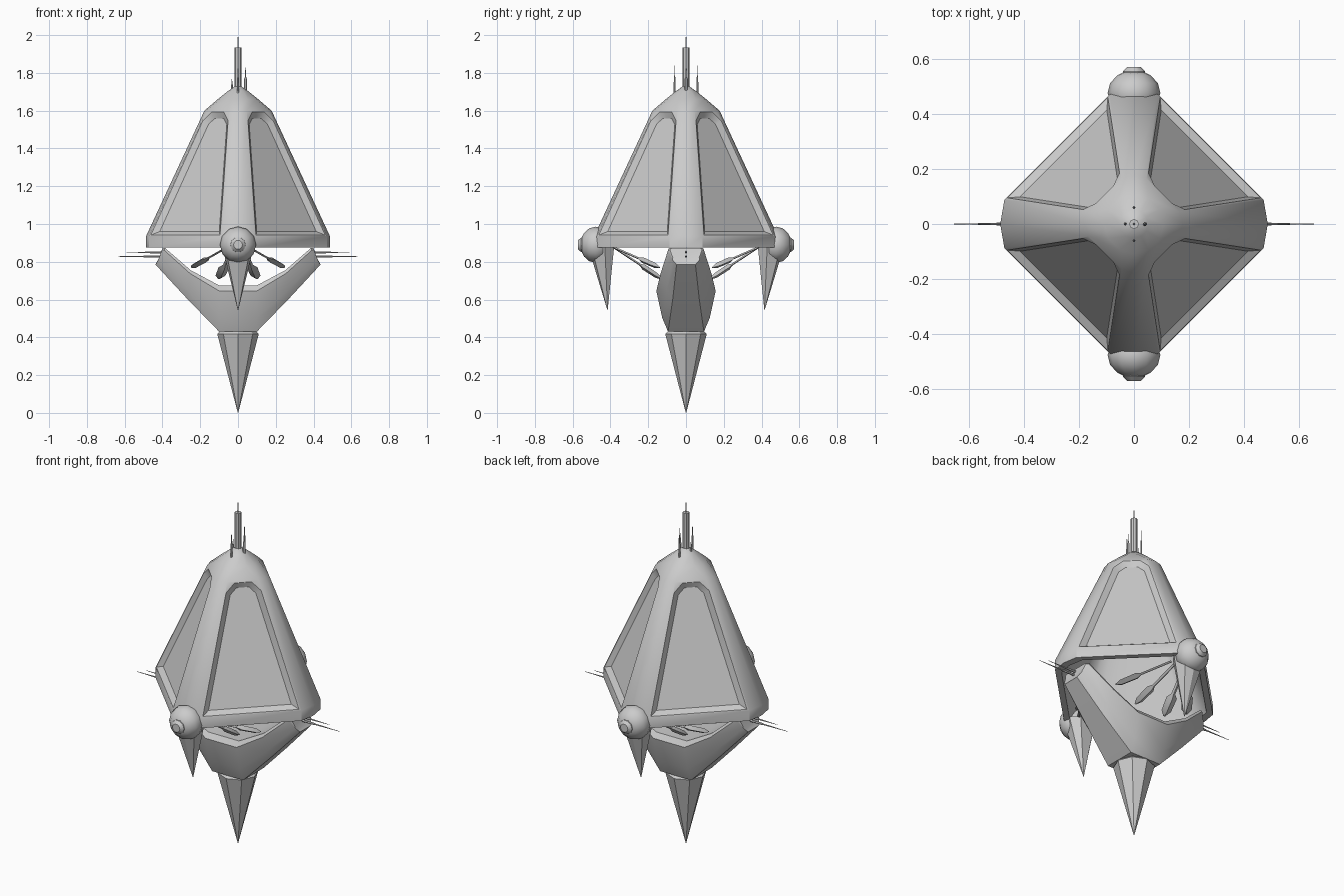
import bpy, bmesh, math
from mathutils import Vector

if "Cube" in bpy.data.objects:
    bpy.data.objects.remove(bpy.data.objects["Cube"])


def finish(name, bm, angle=30):
    bmesh.ops.recalc_face_normals(bm, faces=bm.faces)
    me = bpy.data.meshes.new(name)
    bm.to_mesh(me)
    bm.free()
    ob = bpy.data.objects.new(name, me)
    bpy.context.collection.objects.link(ob)
    bpy.ops.object.select_all(action='DESELECT')
    ob.select_set(True)
    bpy.context.view_layer.objects.active = ob
    bpy.ops.object.shade_smooth_by_angle(angle=math.radians(angle))
    return ob


def loft(rings):
    """Closed solid through rings with equal point counts; also returns the ring verts."""
    bm = bmesh.new()
    vs = [[bm.verts.new(p) for p in r] for r in rings]
    n = len(vs[0])
    for lo, hi in zip(vs, vs[1:]):
        for i in range(n):
            j = (i + 1) % n
            bm.faces.new((lo[i], lo[j], hi[j], hi[i]))
    bm.faces.new(vs[0])
    bm.faces.new(vs[-1])
    return bm, vs


def tube(name, p, q, stations, sides=8, turn=0.0, flat=1.0, angle=30):
    """Solid of revolution from p to q; stations are (fraction, radius)."""
    p, q = Vector(p), Vector(q)
    d = q - p
    u = d.normalized().orthogonal() if abs(d.normalized().z) > .999 else d.cross(Vector((0, 0, 1)))
    u.normalize()
    v = d.normalized().cross(u)
    angs = [turn + math.tau * i / sides for i in range(sides)]
    bm, _ = loft([[p + d * t + u * r * math.cos(a) + v * r * flat * math.sin(a) for a in angs]
                  for t, r in stations])
    return finish(name, bm, angle)


def diamond(z, r, a, b):
    """Four-cornered ring whose corners are broad ribs."""
    out = []
    for k in range(4):
        for x, y in ((r, 0), (a, b), (b, a)):
            for _ in range(k):
                x, y = -y, x
            out.append((x, y, z))
    return out


# Hollow pyramid hull: inside, rim, outside, rounded crown
bm, vs = loft([
    diamond(1.50, .15, .135, .035),
    diamond(.93, .43, .41, .08),
    diamond(.875, .445, .43, .085),
    diamond(.875, .487, .472, .088),
    diamond(.935, .487, .472, .088),
    diamond(1.60, .178, .166, .045),
    diamond(1.66, .108, .094, .052),
    diamond(1.705, .052, .045, .026),
    diamond(1.73, .015, .013, .0075)])

# Recessed panels with clipped upper corners on the four slopes
lo, hi = vs[4], vs[5]
panels = []
for k in range(4):
    i, j = 3 * k + 1, 3 * k + 2
    q = [lo[i], lo[j], hi[j], hi[i]]
    bm.faces.remove(next(f for f in bm.faces if set(f.verts) == set(q)))
    p = []
    for u, v in ((.02, .01), (.98, .01), (.97, .92), (.76, .99), (.24, .99), (.03, .92)):
        p.append(bm.verts.new(q[0].co.lerp(q[1].co, u).lerp(q[3].co.lerp(q[2].co, u), v)))
    for f in ((q[0], q[1], p[1], p[0]), (q[1], q[2], p[2], p[1]), (q[2], p[3], p[2]),
              (q[2], q[3], p[4], p[3]), (q[3], p[5], p[4]), (q[3], q[0], p[0], p[5])):
        bm.faces.new(f)
    panels.append(bm.faces.new(p))
bmesh.ops.recalc_face_normals(bm, faces=bm.faces)
bmesh.ops.inset_individual(bm, faces=panels, thickness=.028, depth=-.022, use_even_offset=True)
finish("hull", bm, 35)

# V-shaped lower cradle: outer point, inner point, widths (inner, middle, outer)
half = [((.425, .80), (.40, .872), (.075, .085, .055)),
        ((.437, .785), (.385, .872), (.09, .095, .05)),
        ((.27, .605), (.25, .755), (.125, .135, .07)),
        ((.10, .43), (.10, .675), (.135, .157, .095))]
stations = [(1, s) for s in half] + [(-1, s) for s in reversed(half)]
rings = []
for sx, (o, i, (wi, wm, wo)) in stations:
    o, i = Vector((sx * o[0], 0, o[1])), Vector((sx * i[0], 0, i[1]))
    ring = []
    for t, w in ((0, wi), (.12, wm), (.7, .5 * (wm + wo)), (1, wo)):
        ring.append((i.lerp(o, t), w))
    rings.append([c + Vector((0, w, 0)) for c, w in ring] +
                 [c - Vector((0, w, 0)) for c, w in reversed(ring)])
bm, _ = loft(rings)
finish("cradle", bm, 35)

# Big lower spike
tube("lower_spike", (0, 0, .46), (0, 0, 0), [(0, .06), (.02, .075), (.09, .11), (1, .001)], 8)

# Pods, nubs, fangs and grabbing arms on the front and back corners
for sy, side in ((-1, "front"), (1, "back")):
    R = .096
    prof = [(.5 - .5 * math.cos(a), R * math.sin(a))
            for a in (math.radians(d) for d in (15, 40, 65, 90, 115, 140, 160))]
    tube(side + "_pod", (0, sy * .395, .89), (0, sy * .56, .89), prof, 12)
    tube(side + "_pod_nub", (0, sy * .54, .89), (0, sy * .572, .89),
         [(0, .042), (.5, .04), (1, .024)], 10)
    tip = Vector((0, sy * .415, .54))
    base = [(-.085, .43), (-.05, .38), (.05, .38), (.085, .43), (.055, .485), (0, .50), (-.055, .485)]
    top = [Vector((x, sy * y, .885 if y < .45 else .82)) for x, y in base]
    bm, _ = loft([top, [tip.lerp(t, .004) for t in top]])
    finish(side + "_fang", bm, 20)
    for sx in (-1, 1):
        for k, end in enumerate(((.245, .14, .77), (.10, .13, .71))):
            a = Vector((sx * (.06, .03)[k], sy * .38, .875))
            b = Vector((sx * end[0], sy * end[1], end[2]))
            tube(f"{side}_arm_{sx}_{k}", a, b,
                 [(0, .011), (.55, .011), (.63, .03), (.9, .027), (1, .006)], 4, 0, .5, 20)

# Mast and needles on the crown
tube("mast", (0, 0, 1.68), (0, 0, 1.935), [(0, .018), (1, .018)], 8)
tube("mast_needle", (0, 0, 1.9), (0, 0, 2.0), [(0, .005), (1, .001)], 6)
for n, (x, y, z0, z1, r) in enumerate(((.04, 0, 1.68, 1.83, .009), (-.032, 0, 1.69, 1.77, .006),
                                       (0, .06, 1.67, 1.84, .006), (0, -.06, 1.67, 1.84, .006))):
    tube(f"crown_needle_{n}", (x, y, z0), (x, y, z1), [(0, r), (.6, r * .8), (.65, r * .4), (1, .001)], 6)

# Side needles
for sx in (-1, 1):
    for n, (z, x0, x1) in enumerate(((.828, .38, .655), (.85, .38, .59))):
        tube(f"side_needle_{sx}_{n}", (sx * x0, 0, z), (sx * x1, 0, z),
             [(0, .007), (.4, .006), (.45, .004), (1, .001)], 6)
